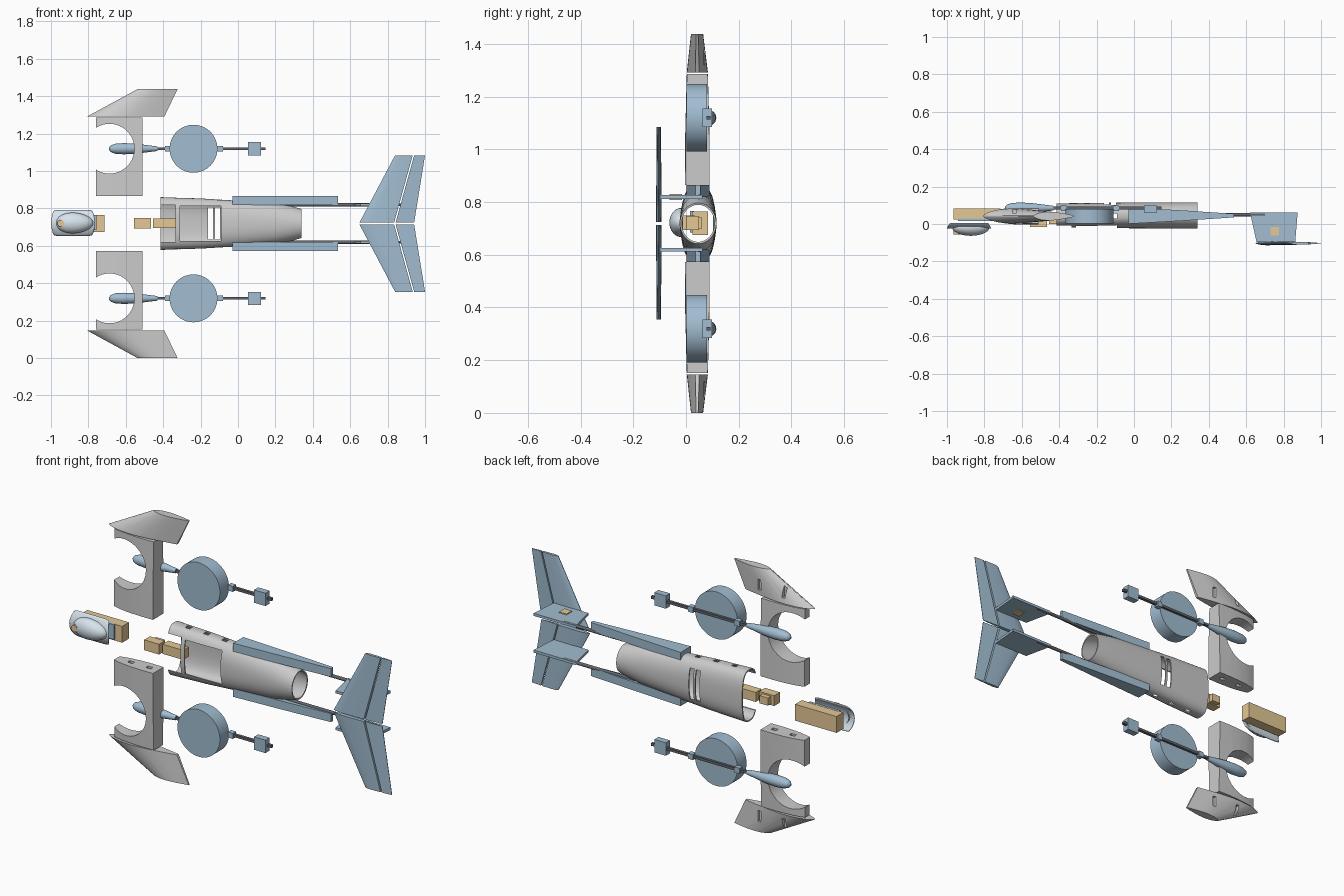
import bpy, bmesh, math
from mathutils import Vector, Matrix

if "Cube" in bpy.data.objects:
    bpy.data.objects.remove(bpy.data.objects["Cube"])

ZC = 0.719  # height of the mirror plane


def mat(name, col):
    m = bpy.data.materials.new(name)
    m.diffuse_color = (*col, 1)
    m.use_nodes = True
    m.node_tree.nodes["Principled BSDF"].inputs["Base Color"].default_value = m.diffuse_color
    return m


BLUE = mat("blue", (0.36, 0.51, 0.64))
PALE = mat("pale_blue", (0.68, 0.77, 0.84))
ORANGE = mat("orange", (0.78, 0.58, 0.30))
DARK = mat("dark", (0.12, 0.13, 0.15))


def finish(bm, name, m=None, smooth=True):
    bmesh.ops.recalc_face_normals(bm, faces=bm.faces)
    me = bpy.data.meshes.new(name)
    bm.to_mesh(me)
    bm.free()
    ob = bpy.data.objects.new(name, me)
    bpy.context.collection.objects.link(ob)
    if m:
        me.materials.append(m)
    if smooth:
        shade(ob)
    return ob


def activate(ob):
    bpy.ops.object.select_all(action='DESELECT')
    ob.select_set(True)
    bpy.context.view_layer.objects.active = ob


def shade(ob):
    activate(ob)
    bpy.ops.object.shade_smooth_by_angle(angle=math.radians(30))


def loft(name, rings, m=None, caps=True):
    bm = bmesh.new()
    vs = [[bm.verts.new(p) for p in r] for r in rings]
    n = len(vs[0])
    for a, b in zip(vs, vs[1:]):
        for i in range(n):
            j = (i + 1) % n
            bm.faces.new((a[i], a[j], b[j], b[i]))
    if caps:
        bm.faces.new(vs[0])
        bm.faces.new(vs[-1])
    return finish(bm, name, m)


def box(name, x, y, z, m=None):
    bm = bmesh.new()
    bmesh.ops.create_cube(bm, size=1)
    for v in bm.verts:
        for i, (lo, hi) in enumerate((sorted(x), sorted(y), sorted(z))):
            v.co[i] = (lo + hi) / 2 + v.co[i] * (hi - lo)
    return finish(bm, name, m, False)


def cyl_y(name, x, z, r, y0, y1, m=None, seg=64):
    ring = lambda y: [(x + r * math.cos(t), y, z + r * math.sin(t))
                      for t in (2 * math.pi * i / seg for i in range(seg))]
    return loft(name, [ring(y0), ring(y1)], m)


def spin_x(name, prof, y, z, m=None, seg=24):
    return loft(name, [[(x, y + r * math.cos(2 * math.pi * i / seg), z + r * math.sin(2 * math.pi * i / seg))
                        for i in range(seg)] for x, r in prof], m)


def foil(x0, x1, yc, t, z, prof):
    # closed wing section: prof holds (chord fraction, half thickness factor)
    up = [(x0 + (x1 - x0) * f, yc + t * h, z) for f, h in prof]
    dn = [(x0 + (x1 - x0) * f, yc - t * h, z) for f, h in reversed(prof)]
    return up + dn


def modify(ob, kind, **kw):
    md = ob.modifiers.new(kind, kind)
    for k, v in kw.items():
        setattr(md, k, v)
    activate(ob)
    bpy.ops.object.modifier_apply(modifier=md.name)


def cut(ob, cutters):
    for c in cutters:
        modify(ob, 'BOOLEAN', operation='DIFFERENCE', solver='EXACT', object=c)
        bpy.data.objects.remove(c)
    shade(ob)


FULL = [(0, .1), (.03, .32), (.1, .62), (.2, .86), (.35, 1), (.5, .97), (.7, .72), (.87, .42), (1, .18)]
NOSE = [(0, .5), (.1, .66), (.25, .82), (.45, .94), (.7, 1), (1, .98)]
SLAB = [(0, .15), (.1, .65), (.3, 1), (1, .8)]
FLAP = [(0, .8), (1, .15)]

for s, side in ((1, "upper"), (-1, "lower")):
    Z = lambda d: ZC + s * d
    zf = Z(0.4)
    # inner wing with round bite and spar pockets
    wing = loft(side + "_inner_wing", [foil(-.76, -.51, .043, .047, Z(.146), NOSE),
                                       foil(-.76, -.51, .043, .046, Z(.36), NOSE),
                                       foil(-.76, -.51, .043, .040, Z(.567), NOSE)])
    cut(wing, [cyl_y("cutter", -.687, zf, .133, -.2, .3)] +
        [box("cutter", (x, x + .03), (.035, .055), (Z(.12), Z(.18))) for x in (-.69, -.58)])
    # swept wing tip with rear slots
    tip = loft(side + "_wing_tip", [foil(-.805, -.393, .043, .040, Z(.573), FULL),
                                    foil(-.537, -.323, .042, .023, Z(.719), FULL)])
    cut(tip, [box("cutter", (x, x + .018), (.055, .1), (Z(.60), Z(.66))) for x in (-.65, -.5)])
    # lift motor boom: pod, rod, clamp, tail block and wing plug
    spin_x(side + "_motor_pod", [(-.69, .006), (-.68, .018), (-.655, .027), (-.61, .03), (-.55, .027),
                                 (-.50, .021), (-.43, .012)], .085, zf, BLUE)
    box(side + "_boom_rod", (-.45, .147), (.077, .093), (zf - .007, zf + .007), DARK)
    box(side + "_boom_clamp", (-.11, -.08), (.07, .098), (zf - .015, zf + .015), BLUE)
    box(side + "_boom_clamp_front", (-.39, -.36), (.07, .098), (zf - .015, zf + .015), BLUE)
    box(side + "_boom_block", (.053, .122), (.062, .098), (zf - .035, zf + .035), BLUE)
    cyl_y(side + "_wing_plug", -.238, zf, .128, .002, .08, BLUE)
    # wing root trailing wedge
    loft(side + "_root_fairing", [foil(-.03, .535, .045, .044, Z(d), [(0, 1), (.5, .64), (1, .22)])
                                  for d in (.1, .146)], BLUE)
    # tail boom, fin and tail halves
    zb = Z(.1)
    spin_x(side + "_tail_boom", [(0, .009), (.70, .009)], .05, zb, DARK, 16)
    loft(side + "_tail_fin", [[(.62, .062, zb + d), (.875, .062, zb + d), (.862, -.095, zb + d),
                               (.655, -.095, zb + d)] for d in (-.007, .007)], BLUE)
    loft(side + "_stabilizer", [foil(.65, .835, -.103, .011, Z(.006), SLAB),
                                foil(.84, .934, -.103, .008, Z(.365), SLAB)], BLUE)
    loft(side + "_elevator", [foil(.843, .942, -.103, .009, Z(.006), FLAP),
                              foil(.942, 1.0, -.103, .007, Z(.365), FLAP)], BLUE)

box("tail_servo", (.73, .775), (-.062, -.015), (ZC + .088, ZC + .112), ORANGE)

# fuselage shell: superellipse loft, boxy at the wing and round at the rear


def hull_ring(x, rz, ry, n, seg=64):
    out = []
    for i in range(seg):
        t = 2 * math.pi * i / seg
        c, d = math.cos(t), math.sin(t)
        out.append((x, .046 + ry * math.copysign(abs(c) ** (2 / n), c),
                    ZC + rz * math.copysign(abs(d) ** (2 / n), d)))
    return out


hull = loft("fuselage_shell", [hull_ring(*a) for a in (
    (-.415, .141, .064, 2.9), (-.2, .134, .067, 2.6), (0, .122, .069, 2.3),
    (.2, .107, .070, 2.1), (.29, .092, .070, 2), (.34, .077, .069, 2))], caps=False)
modify(hull, 'SOLIDIFY', thickness=.007, offset=-1)
cuts = [box("cutter", (-.31, -.09), (-.2, .03), (ZC - .093, ZC + .093)),
        box("cutter", (-.5, -.333), (-.2, .03), (ZC - .1, ZC + .1))]
cuts += [box("cutter", (x, x + .026), (.06, .3), (ZC - .085, ZC + .085)) for x in (-.16, -.122)]
cuts += [box("cutter", (x, x + .028), (.03, .056), (ZC - .3, ZC + .3)) for x in (-.34, -.23, -.12)]
cut(hull, cuts)

# nose hatch: curved plate with a teardrop blister and camera lens
bm = bmesh.new()
bmesh.ops.create_grid(bm, x_segments=24, y_segments=16, size=1)
for v in bm.verts:
    u, w = v.co.x, v.co.y
    k = 1 - .12 * abs(u) ** 6 * w * w
    v.co = Vector((-.882 + .117 * u * k, -.022 + .026 * w * w, ZC + .003 + .069 * w * k))
plate = finish(bm, "nose_hatch", PALE)
modify(plate, 'SOLIDIFY', thickness=.005, offset=0)
bm = bmesh.new()
bmesh.ops.create_uvsphere(bm, u_segments=32, v_segments=24, radius=1,
                          matrix=Matrix.Rotation(math.pi / 2, 4, 'X'))
bmesh.ops.delete(bm, geom=[v for v in bm.verts if v.co.y > .15], context='VERTS')
for v in bm.verts:
    x, y, z = v.co
    v.co = Vector((-.873 + .1 * x, -.018 + .045 * y, ZC + .003 + .055 * z * (1 - .12 * x)))
finish(bm, "hatch_blister", PALE)
cyl_y("camera_lens", -.948, ZC + .001, .018, -.055, -.02, ORANGE, 24)

# battery and electronics
box("battery", (-.965, -.715), (.025, .083), (ZC - .044, ZC + .045), ORANGE)
box("battery_strap", (-.94, -.757), (.015, .03), (ZC - .035, ZC + .046), BLUE)
box("receiver", (-.555, -.465), (-.015, .035), (ZC - .026, ZC + .03), ORANGE)
box("receiver_step", (-.535, -.485), (.035, .06), (ZC - .02, ZC + .022), ORANGE)
box("flight_controller", (-.455, -.33), (.0, .05), (ZC - .025, ZC + .027), ORANGE)
